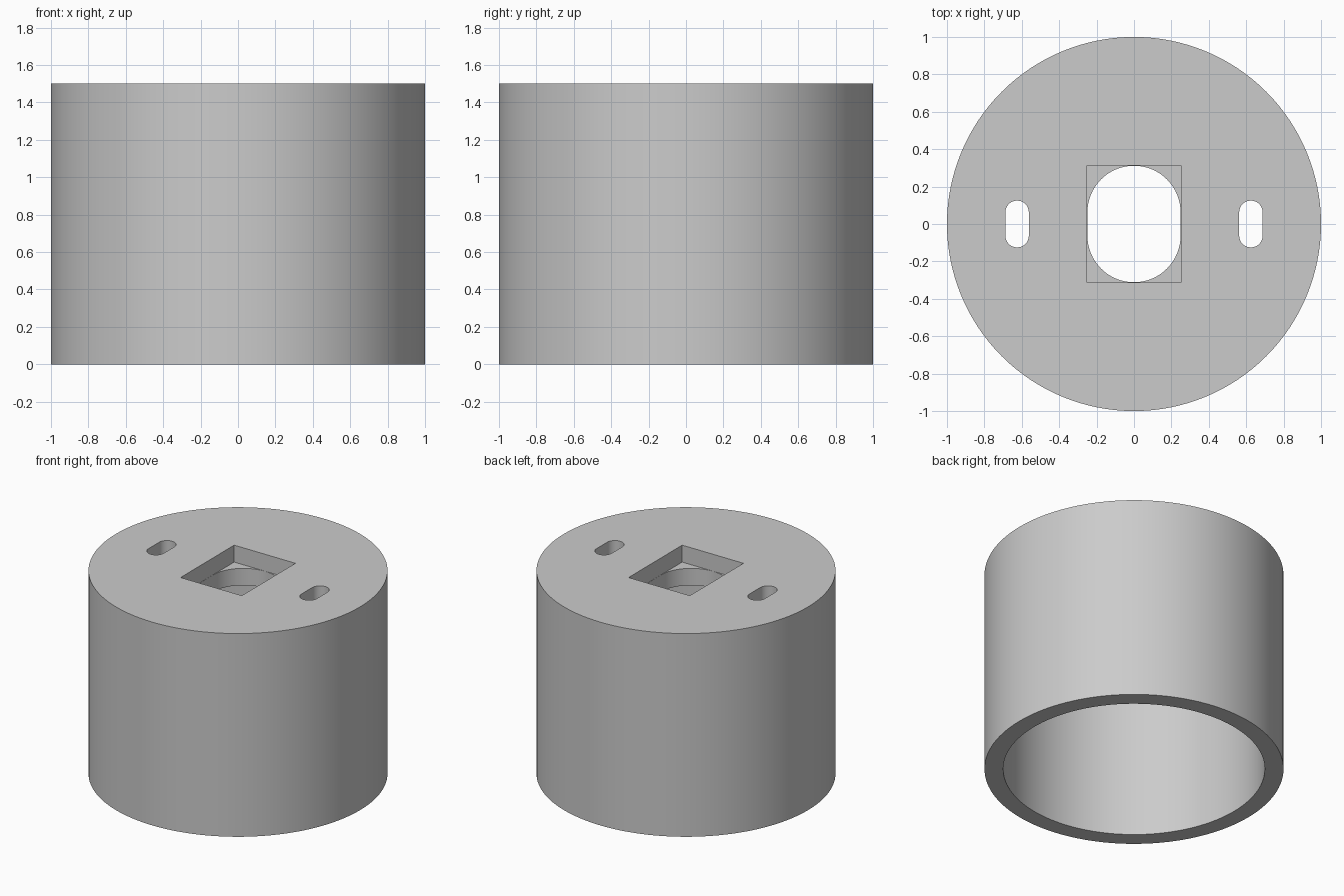
import bpy
import bmesh
from math import cos, sin, pi, radians

cube = bpy.data.objects.get("Cube")
if cube:
    bpy.data.objects.remove(cube, do_unlink=True)

HEIGHT = 1.5
CAP = 0.25       # thickness of the closed top
RECESS = 0.125   # depth of the rectangular pocket

grey = bpy.data.materials.new("light grey")
grey.use_nodes = True
colour = (0.6, 0.6, 0.6, 1)
grey.diffuse_color = colour
grey.node_tree.nodes["Principled BSDF"].inputs["Base Color"].default_value = colour


def prism(name, outline, bottom, top):
    """Extrude a closed xy outline from bottom to top."""
    bm = bmesh.new()
    face = bm.faces.new([bm.verts.new((x, y, bottom)) for x, y in outline])
    grown = bmesh.ops.extrude_face_region(bm, geom=[face])["geom"]
    verts = [g for g in grown if isinstance(g, bmesh.types.BMVert)]
    bmesh.ops.translate(bm, verts=verts, vec=(0, 0, top - bottom))
    bmesh.ops.recalc_face_normals(bm, faces=bm.faces)
    mesh = bpy.data.meshes.new(name)
    bm.to_mesh(mesh)
    bm.free()
    mesh.materials.append(grey)
    obj = bpy.data.objects.new(name, mesh)
    bpy.context.collection.objects.link(obj)
    return obj


def circle(radius, steps=128):
    return [(radius * cos(2 * pi * i / steps), radius * sin(2 * pi * i / steps))
            for i in range(steps)]


def slot(cx, radius, half_straight, steps=32):
    """Outline with round ends, long along y."""
    points = []
    for start, cy in ((0, half_straight), (pi, -half_straight)):
        for i in range(steps + 1):
            a = start + pi * i / steps
            points.append((cx + radius * cos(a), cy + radius * sin(a)))
    return points


# Outer cylinder
body = prism("round_housing", circle(1), 0, HEIGHT)

# Hollow inside, rectangular pocket, central opening and two side slots
rectangle = [(-0.25, -0.3125), (0.25, -0.3125), (0.25, 0.3125), (-0.25, 0.3125)]
above = HEIGHT + 0.1
middle = HEIGHT - CAP - 0.1
cutters = [
    prism("hollow_cutter", circle(0.875), -0.1, HEIGHT - CAP),
    prism("pocket_cutter", rectangle, HEIGHT - RECESS, above),
    prism("opening_cutter", slot(0, 0.249, 0.0625), middle, HEIGHT - RECESS + 0.05),
]
for side, x in (("left", 0.625), ("right", -0.625)):
    cutters.append(prism(side + "_slot_cutter", slot(x, 0.0625, 0.0625), middle, above))

bpy.ops.object.select_all(action="DESELECT")
body.select_set(True)
bpy.context.view_layer.objects.active = body
for cutter in cutters:
    cut = body.modifiers.new(cutter.name, "BOOLEAN")
    cut.operation = "DIFFERENCE"
    cut.solver = "EXACT"
    cut.object = cutter
    bpy.ops.object.modifier_apply(modifier=cut.name)
    bpy.data.objects.remove(cutter, do_unlink=True)

bpy.ops.object.shade_smooth_by_angle(angle=radians(30))
